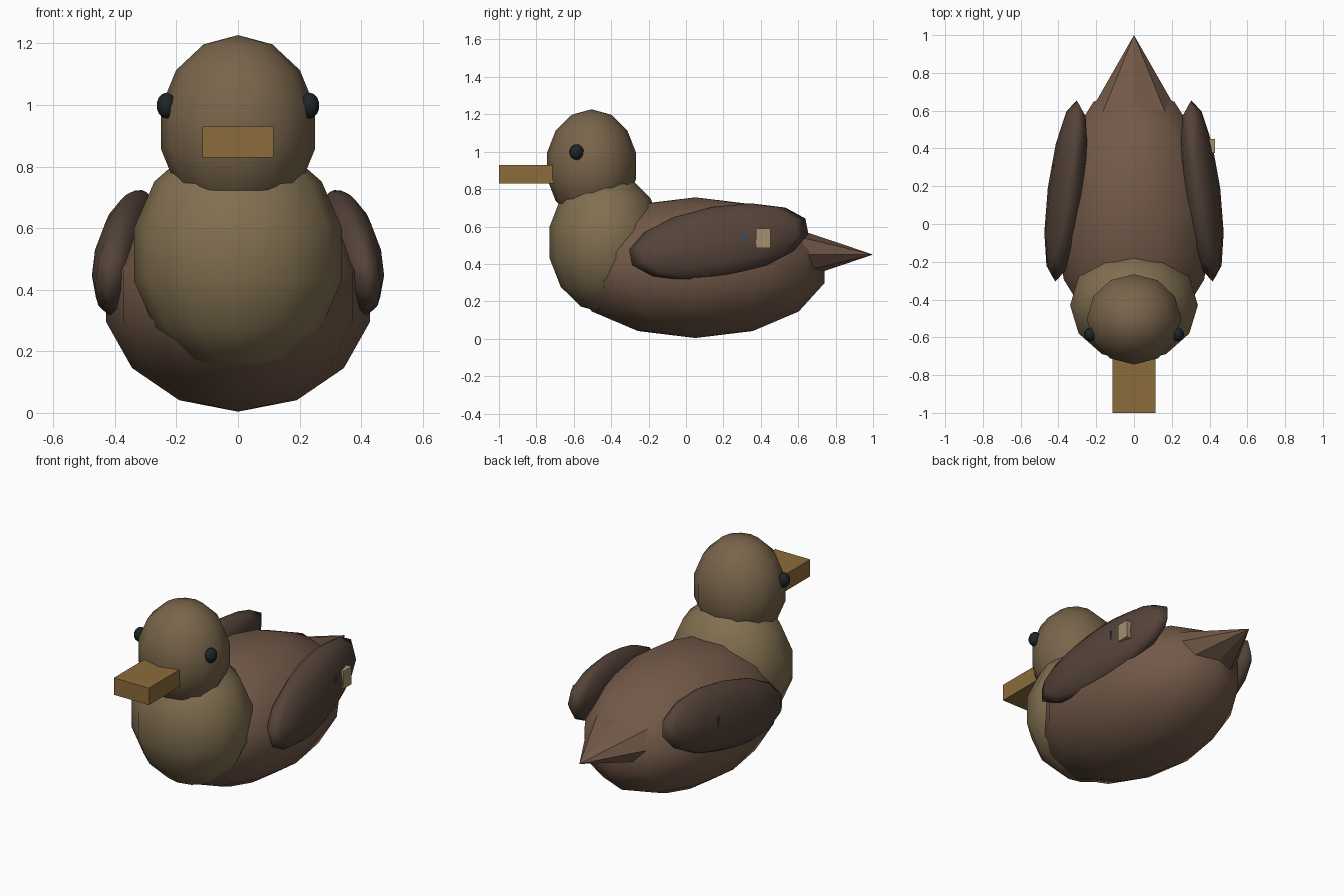
import bpy
from math import radians

if "Cube" in bpy.data.objects:
    bpy.data.objects.remove(bpy.data.objects["Cube"])


def mat(name, rgb):
    m = bpy.data.materials.new(name)
    m.diffuse_color = (*rgb, 1)
    m.use_nodes = True
    m.node_tree.nodes["Principled BSDF"].inputs["Base Color"].default_value = m.diffuse_color
    return m


BROWN = mat("brown", (0.17, 0.10, 0.065))
CHEST = mat("chest_tan", (0.22, 0.16, 0.08))
HEAD = mat("head_brown", (0.19, 0.13, 0.07))
DARK = mat("dark_brown", (0.09, 0.056, 0.041))
BEAK = mat("ochre", (0.26, 0.15, 0.045))
BLACK = mat("black", (0.012, 0.018, 0.02))
BUFF = mat("buff", (0.38, 0.28, 0.16))
BLUE = mat("blue", (0.03, 0.07, 0.16))


def finish(name, material, scale, rot):
    o = bpy.context.object
    o.name = name
    o.scale = scale
    o.rotation_euler = [radians(a) for a in rot]
    bpy.ops.object.transform_apply(location=False, rotation=True, scale=True)
    o.data.materials.append(material)
    return o


def ball(name, loc, radii, material, rot=(0, 0, 0), segs=12, rings=7):
    bpy.ops.mesh.primitive_uv_sphere_add(segments=segs, ring_count=rings, radius=1, location=loc)
    o = finish(name, material, radii, rot)
    bpy.ops.object.shade_smooth()
    return o


def box(name, loc, size, material, rot=(0, 0, 0)):
    bpy.ops.mesh.primitive_cube_add(size=1, location=loc)
    return finish(name, material, size, rot)


# Body, chest and head
ball("body", (0, 0.05, 0.38), (0.44, 0.707, 0.376), BROWN)
ball("chest", (0, -0.43, 0.515), (0.347, 0.307, 0.38), CHEST)
ball("head", (0, -0.505, 0.925), (0.257, 0.245, 0.302), HEAD)

# Beak
box("beak", (0, -0.83, 0.88), (0.23, 0.34, 0.1), BEAK)

# Tail: flattened cone pointing backwards
bpy.ops.mesh.primitive_cone_add(vertices=8, radius1=1, radius2=0, depth=1,
                                location=(0, 0.755, 0.45), rotation=(radians(-90), 0, 0))
finish("tail", BROWN, (0.28, 0.165, 0.49), (-90, 0, 0))

# Eyes, wings and wing markings on both sides
for s, side in ((1, "right"), (-1, "left")):
    ball(side + "_eye", (s * 0.232, -0.585, 0.998), (0.034, 0.038, 0.042), BLACK, segs=10, rings=7)
    ball(side + "_wing", (s * 0.36, 0.175, 0.518), (0.095, 0.495, 0.192), DARK,
         rot=(10, s * -8, s * 6))
    box(side + "_wing_stripe", (s * 0.42, 0.305, 0.535), (0.024, 0.016, 0.09), BLUE)

# Pale patches: proud of the right wing, nearly sunk into the left one
box("right_wing_patch", (0.41, 0.413, 0.537), (0.04, 0.075, 0.105), BUFF)
box("left_wing_patch", (-0.378, 0.413, 0.537), (0.04, 0.075, 0.105), BUFF)
